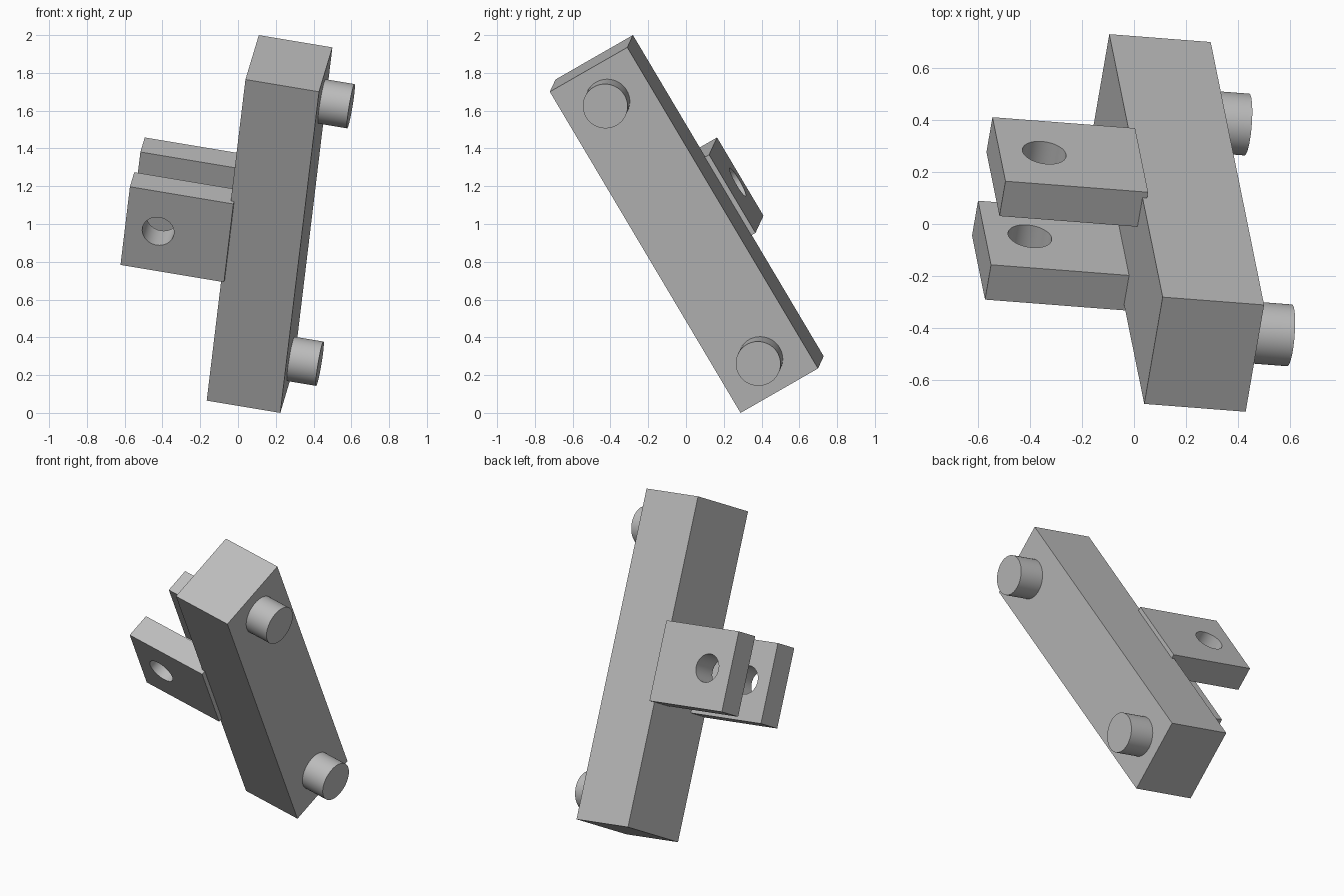
import bpy
from math import pi, radians
from mathutils import Matrix, Vector

cube = bpy.data.objects.get("Cube")
if cube:
    bpy.data.objects.remove(cube, do_unlink=True)

grey = bpy.data.materials.new("plain_grey")
grey.use_nodes = True
grey.diffuse_color = (0.5, 0.5, 0.5, 1)
grey.node_tree.nodes["Principled BSDF"].inputs["Base Color"].default_value = (0.5, 0.5, 0.5, 1)

# Tilted frame of the link: across (pin side), depth, and length
across = Vector((0.985, -0.076, -0.164)).normalized()
depth = Vector((0.146, 0.858, 0.492))
depth = (depth - across * depth.dot(across)).normalized()
length = across.cross(depth)
frame = Matrix((across, depth, length)).transposed().to_4x4()
frame.translation = (0.167, 0.004, 1.0)


def finish(obj, name, local):
    obj.name = name
    obj.data.materials.append(grey)
    obj.matrix_world = frame @ local
    return obj


def box(name, low, high):
    low, high = Vector(low), Vector(high)
    bpy.ops.mesh.primitive_cube_add(size=1)
    obj = bpy.context.object
    obj.data.transform(Matrix.Diagonal(high - low).to_4x4())
    return finish(obj, name, Matrix.Translation((low + high) / 2))


def cylinder(name, centre, radius, height, axis):
    bpy.ops.mesh.primitive_cylinder_add(vertices=64, radius=radius, depth=height)
    turn = Matrix.Rotation(pi / 2, 4, "Y" if axis == "X" else "X")
    return finish(bpy.context.object, name, Matrix.Translation(centre) @ turn)


def smooth(obj):
    bpy.ops.object.select_all(action="DESELECT")
    obj.select_set(True)
    bpy.context.view_layer.objects.active = obj
    bpy.ops.object.shade_smooth_by_angle(angle=radians(30))


# Long bar
box("bar", (-0.198, -0.239, -0.994), (0.198, 0.239, 0.994))

# Round pins near both ends
for name, z in (("upper_pin", 0.797), ("lower_pin", -0.797)):
    smooth(cylinder(name, (0.265, 0, z), 0.119, 0.178, "X"))

# Pair of drilled lugs on the opposite side
for name, y in (("front_lug", -0.187), ("back_lug", 0.187)):
    lug = box(name, (-0.737, y - 0.078, -0.242), (-0.18, y + 0.078, 0.242))
    drill = cylinder("drill", (-0.56, y, 0), 0.085, 0.4, "Y")
    drill.hide_render = True
    cut = lug.modifiers.new("hole", "BOOLEAN")
    cut.operation = "DIFFERENCE"
    cut.solver = "EXACT"
    cut.object = drill
    bpy.context.view_layer.objects.active = lug
    bpy.ops.object.modifier_apply(modifier=cut.name)
    bpy.data.objects.remove(drill, do_unlink=True)
    smooth(lug)
